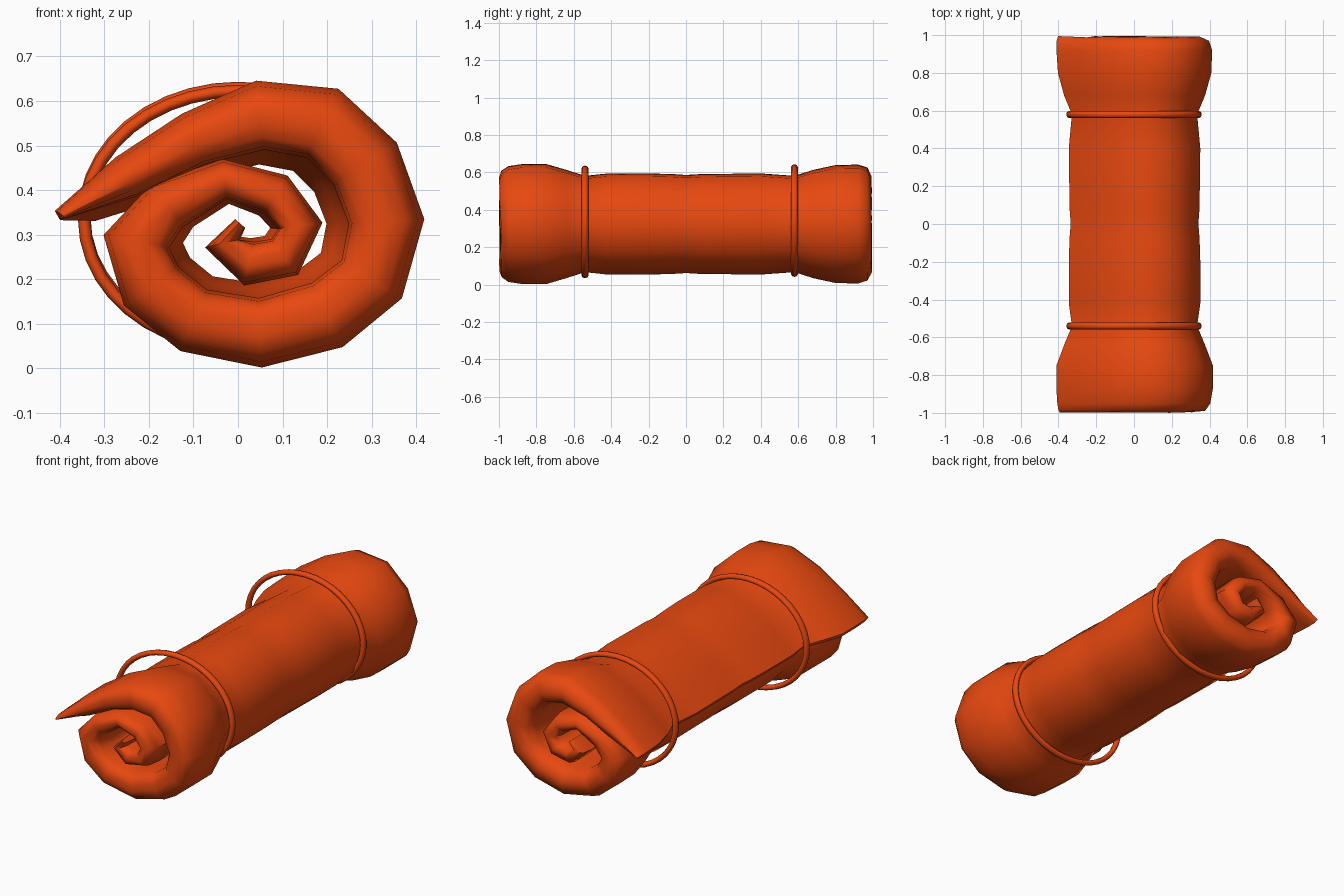
import bpy, bmesh, math, random
from mathutils import Vector

random.seed(4)
cube = bpy.data.objects.get("Cube")
if cube:
    bpy.data.objects.remove(cube)

orange = bpy.data.materials.new("orange fabric")
color = (0.8, 0.065, 0.005, 1)
orange.diffuse_color = color
orange.use_nodes = True
orange.node_tree.nodes["Principled BSDF"].inputs["Base Color"].default_value = color


def finish(bm, name, angle):
    bmesh.ops.recalc_face_normals(bm, faces=bm.faces)
    mesh = bpy.data.meshes.new(name)
    bm.to_mesh(mesh)
    bm.free()
    mesh.materials.append(orange)
    obj = bpy.data.objects.new(name, mesh)
    bpy.context.collection.objects.link(obj)
    bpy.ops.object.select_all(action="DESELECT")
    obj.select_set(True)
    bpy.context.view_layer.objects.active = obj
    bpy.ops.object.shade_smooth_by_angle(angle=math.radians(angle))
    return obj


# Spiral centre line of the roll, from loose flap to core: x, z, half thickness
SPIRAL = [(-.405, .343, .012), (-.25, .43, .05), (-.1, .515, .062), (.05, .568, .078),
          (.19, .55, .085), (.285, .46, .085), (.333, .33, .085), (.3, .2, .08),
          (.2, .12, .08), (.05, .08, .078), (-.1, .108, .075), (-.195, .185, .075),
          (-.228, .285, .075), (-.16, .365, .06), (-.03, .425, .045), (.085, .39, .05),
          (.14, .32, .05), (.105, .25, .05), (.025, .235, .05), (-.035, .28, .04),
          (.005, .325, .015)]
# Stations along the roll: y, girth, padding thickness factor
STATIONS = [(-.995, .97, .2), (-.985, .98, .6), (-.95, .99, .88), (-.87, 1, 1), (-.75, 1, 1),
            (-.64, .9, 1), (-.54, .8, 1), (-.42, .84, 1), (-.2, .84, 1), (-.07, .83, 1),
            (0, .815, 1), (.08, .83, 1), (.4, .84, 1), (.58, .8, 1), (.68, .9, 1),
            (.8, .98, 1), (.92, 1, .95), (.97, 1, .75), (.99, .99, .2)]
MID_Z = .325


def section(girth, pad):
    """Outline of the padded spiral: outer side out, inner side back."""
    outer, inner = [], []
    for i, (x, z, half) in enumerate(SPIRAL):
        a, b = SPIRAL[max(i - 1, 0)], SPIRAL[min(i + 1, len(SPIRAL) - 1)]
        along = Vector((b[0] - a[0], b[1] - a[1])).normalized()
        offset = Vector((-along.y, along.x)) * half * pad
        for side, sign in ((outer, 1), (inner, -1)):
            p = Vector((x, z)) + offset * sign
            side.append((p.x * girth, MID_Z + (p.y - MID_Z) * girth))
    return outer + inner[::-1]


# Rolled padded bag
bm = bmesh.new()
rings = []
for y, girth, pad in STATIONS:
    wobble = .005 if abs(y) > .98 else 0
    rings.append([bm.verts.new((x, y + random.uniform(-wobble, wobble), z))
                  for x, z in section(girth, pad)])
count = len(rings[0])
for r, s in zip(rings, rings[1:]):
    for i in range(count):
        j = (i + 1) % count
        bm.faces.new((r[i], r[j], s[j], s[i]))
for end in (rings[0], rings[-1]):
    for i in range(len(SPIRAL) - 1):
        bm.faces.new((end[i], end[i + 1], end[count - 2 - i], end[count - 1 - i]))
finish(bm, "rolled_bag", 60)


# Cord loops holding the roll
def cord(name, y, mid_z):
    bm = bmesh.new()
    steps, sides = 40, 8
    loops = []
    for i in range(steps):
        t = math.tau * i / steps
        loop = []
        for k in range(sides):
            a = math.tau * k / sides
            out = .014 * math.cos(a)
            loop.append(bm.verts.new(((.345 + out) * math.cos(t), y + .018 * math.sin(a),
                                      mid_z + (.287 + out) * math.sin(t))))
        loops.append(loop)
    for i in range(steps):
        p, q = loops[i], loops[(i + 1) % steps]
        for k in range(sides):
            n = (k + 1) % sides
            bm.faces.new((p[k], p[n], q[n], q[k]))
    finish(bm, name, 60)


cord("front_cord", -.54, .335)
cord("back_cord", .58, .342)
